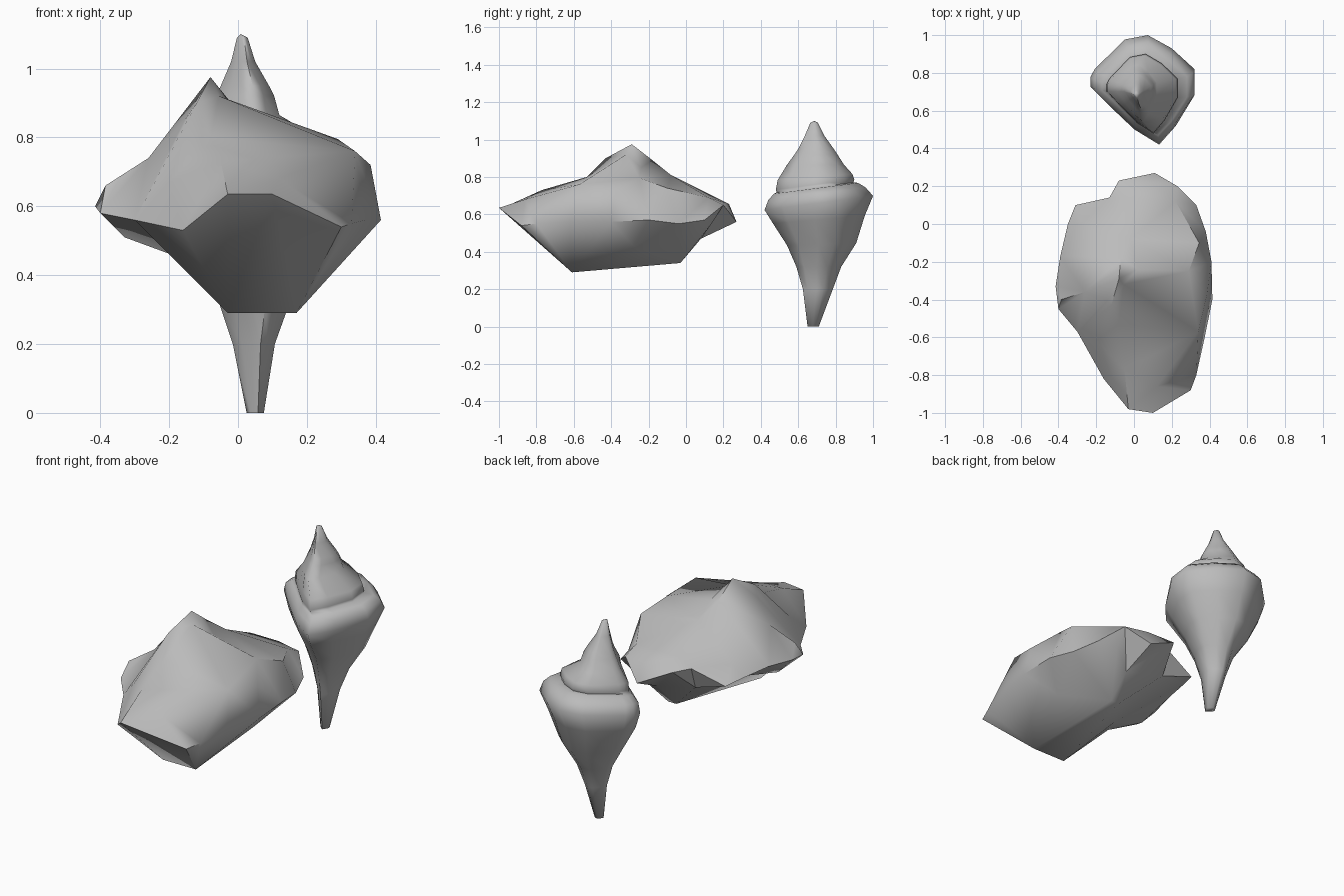
import bpy, bmesh, math
from mathutils import Vector
from mathutils.geometry import delaunay_2d_cdt

stone = bpy.data.materials.new("grey stone")
stone.diffuse_color = (0.5, 0.5, 0.5, 1)


def finish(name, bm, angle):
    bmesh.ops.recalc_face_normals(bm, faces=bm.faces[:])
    mesh = bpy.data.meshes.new(name)
    bm.to_mesh(mesh)
    bm.free()
    mesh.materials.append(stone)
    ob = bpy.data.objects.new(name, mesh)
    bpy.context.collection.objects.link(ob)
    bpy.ops.object.select_all(action='DESELECT')
    ob.select_set(True)
    bpy.context.view_layer.objects.active = ob
    bpy.ops.object.shade_smooth_by_angle(angle=math.radians(angle))


# Large boulder: a widest edge loop, a crown of points above and a keel below
rim = [(-.31, .10, .59), (-.13, .14, .655), (-.08, .23, .655),
       (.11, .27, .56), (.23, .20, .65), (.33, .10, .57), (.38, -.04, .55),
       (.41, -.20, .57), (.415, -.40, .56), (.37, -.62, .56),
       (.33, -.80, .55), (.30, -.88, .54), (.10, -1.0, .635),
       (-.03, -.98, .635), (-.16, -.82, .53), (-.30, -.57, .56),
       (-.40, -.45, .58), (-.415, -.33, .60), (-.39, -.17, .62),
       (-.35, 0, .61)]
crown = [(-.05, -.77, .73), (.34, -.57, .76), (-.08, -.53, .80),
         (-.08, -.29, .975), (-.12, -.43, .90), (-.07, -.18, .89),
         (.29, -.25, .795), (.02, -.24, .85), (-.02, -.08, .81),
         (.345, -.10, .74), (.22, .12, .69), (-.06, .14, .70), (.09, .22, .66),
         (-.28, .0, .67), (-.26, -.36, .74), (-.385, -.40, .66),
         (-.155, -.40, .85), (.385, -.38, .72), (.12, -.86, .68),
         (-.20, -.62, .67), (-.055, -.32, .92)]
keel = [(-.03, -.61, .29), (.17, -.61, .29), (.13, -.03, .34), (.08, -.03, .34),
        (-.14, -.33, .44), (.29, -.28, .43), (-.33, -.33, .51),
        (.12, .08, .47), (-.12, .09, .53), (.23, .14, .555)]
# Ridges that must stay as edges, as pairs of point numbers
ledge = [(0, 1), (0, 2), (1, 2), (2, 4), (4, 3), (3, 5), (5, 8),
         (15, 14), (14, 16), (16, 4)]
bottom = [(0, 1), (1, 2), (2, 3), (3, 0)]

bm = bmesh.new()
n = len(rim)
loop = [(i, (i + 1) % n) for i in range(n)]
for inner, ridges in ((crown, ledge), (keel, bottom)):
    pts = rim + inner
    edges = loop + [(a + n, b + n) for a, b in ridges]
    res = delaunay_2d_cdt([Vector(p[:2]) for p in pts], edges, [], 1, 1e-5)
    vs = [bm.verts.new(pts[o[0]]) for o in res[3]]
    for f in res[2]:
        bm.faces.new([vs[i] for i in f])
bmesh.ops.remove_doubles(bm, verts=bm.verts[:], dist=1e-4)
finish("boulder", bm, 50)

# Floating spire: one outline in a unit box, fitted to a stack of rings
outline = [(0, .62), (.04, .69), (.33, .96), (.55, 1), (.78, .88), (1, .69),
           (1, .45), (.82, .17), (.66, 0), (.42, .14), (.22, .32), (0, .53)]
# x min, x max, y min, y max, height, tilt towards the back
rings = [(.025, .075, .65, .71, .0, 0), (-.015, .107, .625, .785, .20, 0),
         (-.055, .15, .59, .83, .32, 0), (-.13, .22, .54, .91, .44, .03),
         (-.20, .28, .465, .955, .57, .08), (-.23, .32, .42, 1.0, .66, .13),
         (-.21, .31, .44, .96, .71, .13), (-.17, .28, .47, .92, .74, .13),
         (-.145, .23, .485, .895, .745, .13), (-.145, .23, .48, .90, .76, .13),
         (-.14, .22, .49, .89, .80, .08), (-.09, .12, .54, .845, .865, 0),
         (-.065, .105, .58, .81, .92, 0), (-.05, .09, .60, .79, .95, 0),
         (-.02, .05, .635, .74, 1.02, 0), (-.003, .028, .665, .705, 1.09, 0)]
bm = bmesh.new()
prev = None
for x0, x1, y0, y1, z, tilt in rings:
    ring = []
    for u, v in outline:
        y = y0 + v * (y1 - y0)
        ring.append(bm.verts.new((x0 + u * (x1 - x0), y, z + tilt * (y - .7))))
    if prev is None:
        bm.faces.new(ring)
    else:
        for i in range(len(ring)):
            bm.faces.new((prev[i - 1], prev[i], ring[i], ring[i - 1]))
    prev = ring
tip = bm.verts.new((.008, .685, 1.1))
for i in range(len(prev)):
    bm.faces.new((prev[i - 1], prev[i], tip))
finish("spire", bm, 85)
